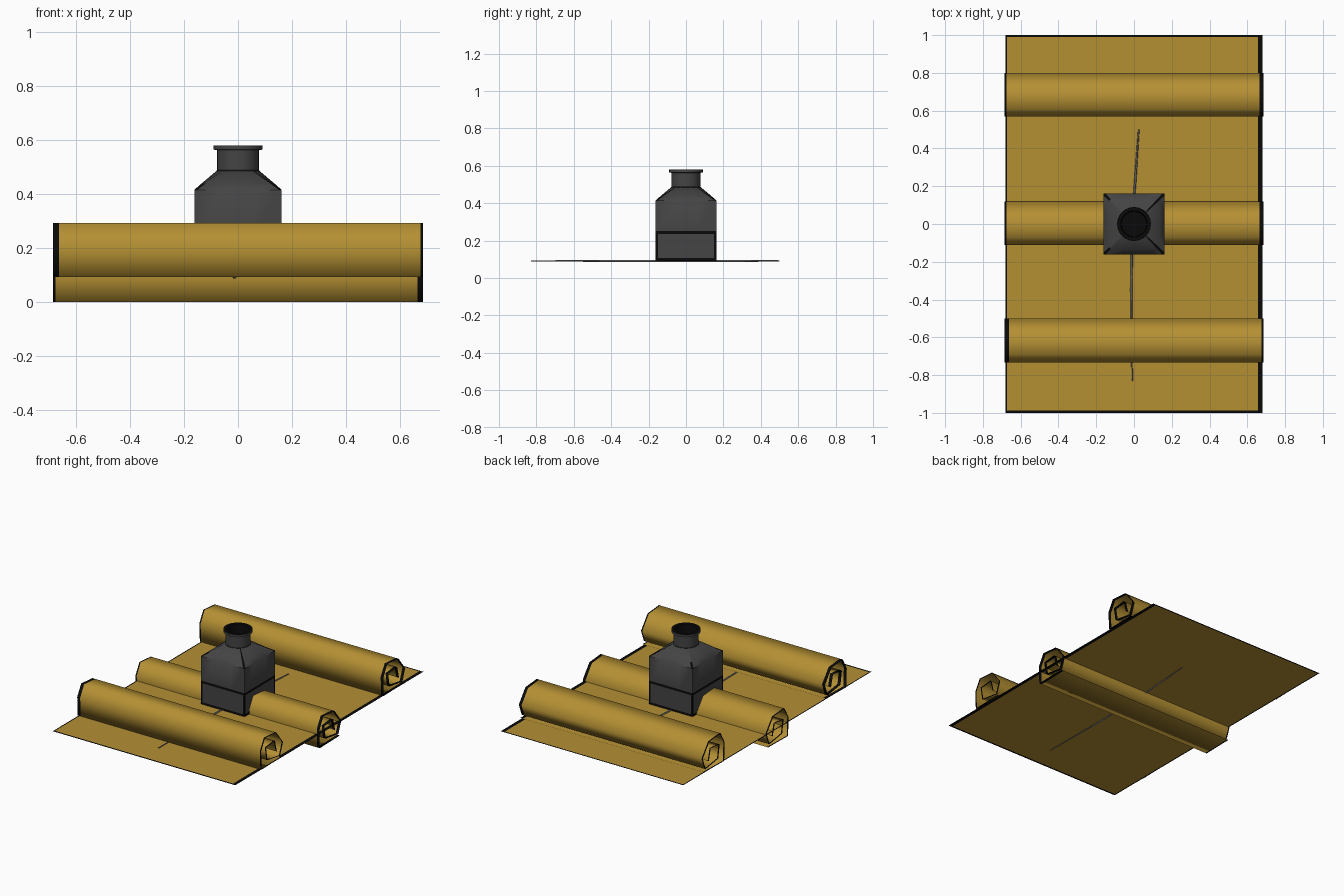
import bpy
import math

cube = bpy.data.objects.get("Cube")
if cube:
    bpy.data.objects.remove(cube, do_unlink=True)


def material(name, rgb):
    mat = bpy.data.materials.new(name)
    mat.use_nodes = True
    color = (*rgb, 1.0)
    mat.diffuse_color = color
    bsdf = mat.node_tree.nodes["Principled BSDF"]
    bsdf.inputs["Base Color"].default_value = color
    bsdf.inputs["Roughness"].default_value = 0.9
    return mat


GOLD = material("parchment gold", (0.46, 0.28, 0.034))
BLACK = material("ink black", (0.003, 0.003, 0.003))
DARK = material("dark glass", (0.058, 0.058, 0.058))
GREY = material("pen grey", (0.16, 0.16, 0.16))


def add_mesh(name, verts, faces, mats, black, angle):
    """Make an object; faces flagged in black use the second material."""
    mesh = bpy.data.meshes.new(name)
    mesh.from_pydata(verts, [], faces)
    for mat in mats:
        mesh.materials.append(mat)
    for poly, flag in zip(mesh.polygons, black):
        poly.material_index = int(flag)
    obj = bpy.data.objects.new(name, mesh)
    bpy.context.collection.objects.link(obj)
    bpy.ops.object.select_all(action="DESELECT")
    obj.select_set(True)
    bpy.context.view_layer.objects.active = obj
    bpy.ops.object.shade_smooth_by_angle(angle=math.radians(angle))
    return obj


def paper(name, profile, half, left_border, right_border, dark_ends=False):
    """Extrude a (y, z) profile along x, with inked side borders."""
    xs = [-half, -half + left_border, half - right_border, half]
    verts = [(x, y, z) for y, z in profile for x in xs]
    faces, black = [], []
    last = len(profile) - 2
    for row in range(last + 1):
        for col in range(3):
            a = row * 4 + col
            faces.append((a, a + 1, a + 5, a + 4))
            black.append(col != 1 or (dark_ends and row in (0, last)))
    return add_mesh(name, verts, faces, (GOLD, BLACK), black, 180)


def loft(name, rings, is_black, angle):
    """Skin closed rings of equal length, bottom to top."""
    n = len(rings[0])
    verts = [p for ring in rings for p in ring]
    faces, black = [], []
    for row in range(len(rings) - 1):
        for i in range(n):
            j = (i + 1) % n
            a, b = row * n, (row + 1) * n
            faces.append((a + i, a + j, b + j, b + i))
            black.append(is_black(row, i))
    for cap in (range(n - 1, -1, -1), range((len(rings) - 1) * n, len(verts))):
        faces.append(tuple(cap))
        black.append(True)
    return add_mesh(name, verts, faces, (DARK, BLACK), black, angle)


# Flat parchment
SHEET_Z = 0.09
paper("parchment_sheet",
      [(y, SHEET_Z) for y in (-1, -0.988, 0, 0.99, 1)],
      0.68, 0.008, 0.024, dark_ends=True)

# Coiled scrolls: an open six-sided spiral
COIL = [(0.10, 0.004), (-0.113, 0.0), (-0.117, 0.125), (-0.075, 0.2),
        (0.045, 0.19), (0.115, 0.10), (0.085, 0.02), (-0.05, 0.04),
        (-0.065, 0.13), (0.03, 0.14), (0.05, 0.06)]
for name, y0, z0, left, right in (("front_scroll", -0.615, 0.092, 0.022, 0.009),
                                  ("middle_scroll", 0.005, 0.0, 0.009, 0.02),
                                  ("back_scroll", 0.685, 0.092, 0.009, 0.02)):
    paper(name, [(y + y0, z + z0) for y, z in COIL], 0.685, left, right)

# Square bottle body with inked lower panels and sloping shoulders
FRACTIONS = (-1, -0.93, -0.4, 0, 0.4, 0.93)
PER_SIDE = len(FRACTIONS)
HALF, NECK_R = 0.162, 0.08
square = []
for side in range(4):
    c, s = round(math.cos(side * math.pi / 2)), round(math.sin(side * math.pi / 2))
    square += [(c - f * s, s + f * c) for f in FRACTIONS]


def body_ring(z, t):
    """Blend from the square (t = 0) to the neck circle (t = 1)."""
    ring = []
    for x, y in square:
        r = HALF * (1 - t) + NECK_R / math.hypot(x, y) * t
        ring.append((x * r, y * r, z))
    return ring


def body_black(row, i):
    side, col = divmod(i, PER_SIDE)
    corner = col in (0, PER_SIDE - 1)
    if row in (0, 2):
        return True
    if row == 1:
        return corner
    if row == 4:
        return corner
    if row == 5:
        first = side if col == 0 else side + 1
        return corner and first % 4 in (0, 1)
    return False


levels = [(0.092, 0), (0.106, 0), (0.234, 0), (0.25, 0),
          (0.415, 0), (0.438, 0.32), (0.485, 1)]
loft("bottle_body", [body_ring(z, t) for z, t in levels], body_black, 50)

# Round neck, lip and dark mouth
neck = [(0.080, 0.480), (0.080, 0.487), (0.078, 0.488), (0.078, 0.562),
        (0.090, 0.564), (0.090, 0.580), (0.070, 0.580), (0.066, 0.510)]
SIDES = 24
rings = [[(r * math.cos(math.tau * i / SIDES), r * math.sin(math.tau * i / SIDES), z)
          for i in range(SIDES)] for r, z in neck]
loft("bottle_neck", rings, lambda row, i: row == 0 or row >= 5, 40)

# Thin pen lying on the parchment
curve = bpy.data.curves.new("pen", "CURVE")
curve.dimensions = "3D"
curve.bevel_depth = 0.006
curve.bevel_resolution = 1
curve.use_fill_caps = True
path = [(-0.010, -0.83, 0.6), (-0.014, -0.35, 1), (-0.010, 0.0, 1),
        (0.008, 0.25, 1), (0.025, 0.50, 0.7)]
spline = curve.splines.new("POLY")
spline.points.add(len(path) - 1)
for point, (x, y, radius) in zip(spline.points, path):
    point.co = (x, y, SHEET_Z + 0.001, 1)
    point.radius = radius
curve.materials.append(GREY)
bpy.context.collection.objects.link(bpy.data.objects.new("pen", curve))
